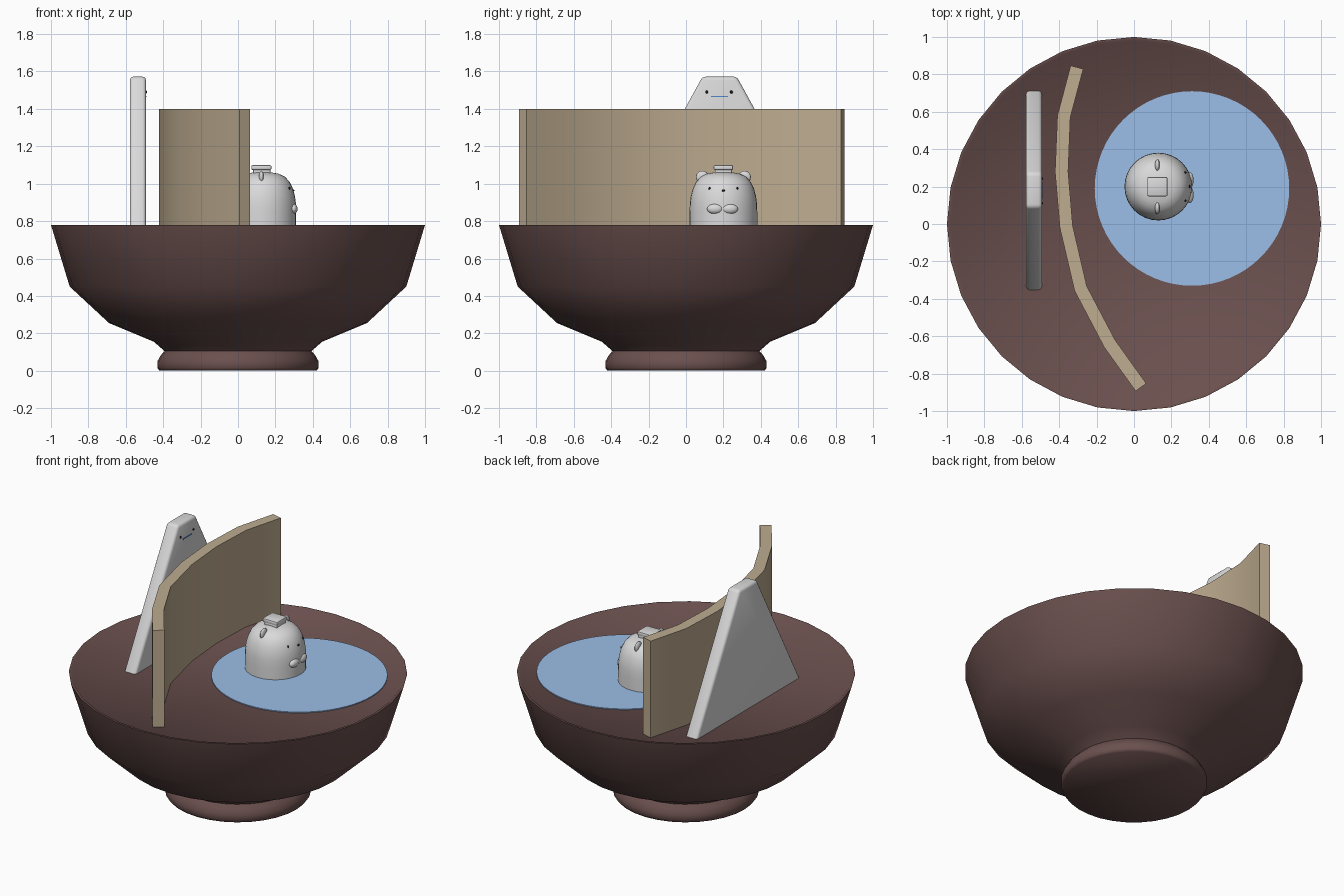
import bpy, bmesh, math
from mathutils import Matrix, Vector

if "Cube" in bpy.data.objects:
    bpy.data.objects.remove(bpy.data.objects["Cube"])


def material(name, rgb):
    m = bpy.data.materials.new(name)
    m.diffuse_color = (*rgb, 1)
    m.use_nodes = True
    m.node_tree.nodes["Principled BSDF"].inputs["Base Color"].default_value = m.diffuse_color
    return m


BROWN = material("dark_brown", (0.144, 0.080, 0.076))
BLUE = material("water_blue", (0.33, 0.51, 0.80))
TAN = material("tan", (0.515, 0.413, 0.279))
WHITE = material("off_white", (0.70, 0.70, 0.70))
BLACK = material("black", (0.01, 0.01, 0.012))
MOUTH = material("mouth_blue", (0.07, 0.25, 0.65))


def finish(name, bm, mat, angle=40):
    bmesh.ops.recalc_face_normals(bm, faces=bm.faces)
    me = bpy.data.meshes.new(name)
    bm.to_mesh(me)
    bm.free()
    ob = bpy.data.objects.new(name, me)
    bpy.context.collection.objects.link(ob)
    me.materials.append(mat)
    for p in me.polygons:
        p.use_smooth = True
    me.set_sharp_from_angle(angle=math.radians(angle))
    return ob


def lathe(name, profile, mat, center=(0, 0), n=32, angle=40):
    """Turn (radius, z) pairs round a vertical axis and cap both ends."""
    bm = bmesh.new()
    rings = [[bm.verts.new((center[0] + r * math.cos(2 * math.pi * i / n),
                            center[1] + r * math.sin(2 * math.pi * i / n), z))
              for i in range(n)] for r, z in profile]
    for a, b in zip(rings, rings[1:]):
        for i in range(n):
            j = (i + 1) % n
            bm.faces.new((a[i], a[j], b[j], b[i]))
    bm.faces.new(rings[0])
    bm.faces.new(rings[-1])
    return finish(name, bm, mat, angle)


def prism(name, points, offset, mat, bevel=0, segments=2):
    """Extrude a closed outline by an offset vector."""
    bm = bmesh.new()
    a = [bm.verts.new(p) for p in points]
    b = [bm.verts.new(Vector(p) + Vector(offset)) for p in points]
    bm.faces.new(a)
    bm.faces.new(b)
    for i in range(len(a)):
        j = (i + 1) % len(a)
        bm.faces.new((a[i], a[j], b[j], b[i]))
    bmesh.ops.recalc_face_normals(bm, faces=bm.faces)
    if bevel:
        bmesh.ops.bevel(bm, geom=bm.edges[:], offset=bevel, segments=segments,
                        profile=0.5, affect='EDGES')
    return finish(name, bm, mat, 35)


def ellipsoid(name, loc, size, mat, tilt=0, n=16):
    bm = bmesh.new()
    bmesh.ops.create_uvsphere(bm, u_segments=n, v_segments=n // 2 + 2, radius=1)
    bm.transform(Matrix.Translation(loc) @ Matrix.Rotation(tilt, 4, 'Y')
                 @ Matrix.Diagonal((*size, 1)))
    return finish(name, bm, mat, 60)


def block(name, cx, cy, sx, sy, z0, z1, mat, bevel):
    pts = [(cx + sx * a, cy + sy * b, z0) for a, b in ((-1, -1), (1, -1), (1, 1), (-1, 1))]
    return prism(name, pts, (0, 0, z1 - z0), mat, bevel)


# bowl with a turned foot, filled almost to the rim
lathe("bowl", [(0.42, 0), (0.431, 0.015), (0.431, 0.05), (0.415, 0.08), (0.393, 0.105),
               (0.45, 0.155), (0.69, 0.255), (0.90, 0.45), (1.0, 0.78),
               (0.985, 0.78), (0.975, 0.77)], BROWN, angle=65)

# round pool
lathe("pool", [(0.52, 0.76), (0.52, 0.776)], BLUE, (0.31, 0.19), 64)

# curved partition wall: offset both sides of a centre line
path = [Vector(p) for p in ((-0.305, 0.838), (-0.375, 0.575), (-0.387, 0.28),
                            (-0.362, -0.015), (-0.285, -0.345), (-0.13, -0.64),
                            (0.037, -0.873))]
left, right = [], []
for i, p in enumerate(path):
    d = (path[min(i + 1, len(path) - 1)] - path[max(i - 1, 0)]).normalized()
    side = Vector((-d.y, d.x)) * 0.035
    left.append((p.x + side.x, p.y + side.y, 0.74))
    right.append((p.x - side.x, p.y - side.y, 0.74))
prism("partition_wall", left + right[::-1], (0, 0, 0.66), TAN)

# tapered slab figure behind the wall
prism("tapered_slab", [(-0.578, 0.18 + y, z) for y, z in
                       ((-0.54, 0.755), (0.54, 0.755), (0.092, 1.572), (-0.092, 1.572))],
      (0.086, 0, 0), WHITE, 0.018, 3)
for s, side in ((-1, "left"), (1, "right")):
    ellipsoid("slab_eye_" + side, (-0.491, 0.177 + s * 0.066, 1.49),
              (0.004, 0.008, 0.008), BLACK, n=10)
prism("slab_mouth", [(-0.494, y, z) for y, z in
                     ((0.135, 1.464), (0.225, 1.464), (0.225, 1.470), (0.135, 1.470))],
      (0.005, 0, 0), MOUTH)

# domed bather
CX, CY = 0.13, 0.20
lathe("bather_body", [(0.181, 0.75), (0.181, 0.85), (0.179, 0.90), (0.174, 0.935),
                      (0.163, 0.975), (0.146, 1.01), (0.121, 1.037), (0.088, 1.053),
                      (0.045, 1.061), (0.01, 1.063)], WHITE, (CX, CY), 32)
for s, side in ((-1, "left"), (1, "right")):
    ellipsoid("ear_" + side, (CX - 0.005, CY + s * 0.113, 1.035),
              (0.013, 0.034, 0.034), WHITE)
    ellipsoid("paw_" + side, (0.297, CY - 0.005 + s * 0.039, 0.865),
              (0.022, 0.044, 0.027), WHITE)
    ellipsoid("eye_" + side, (0.2745, CY + s * 0.075, 0.975),
              (0.006, 0.006, 0.007), BLACK, n=10)
ellipsoid("nose", (0.296, CY, 0.963), (0.006, 0.009, 0.006), BLACK, n=10)

# folded towel on the head
block("towel_lower", CX - 0.003, CY, 0.046, 0.046, 1.05, 1.077, WHITE, 0.006)
block("towel_upper", CX - 0.005, CY, 0.054, 0.052, 1.073, 1.099, WHITE, 0.008)
